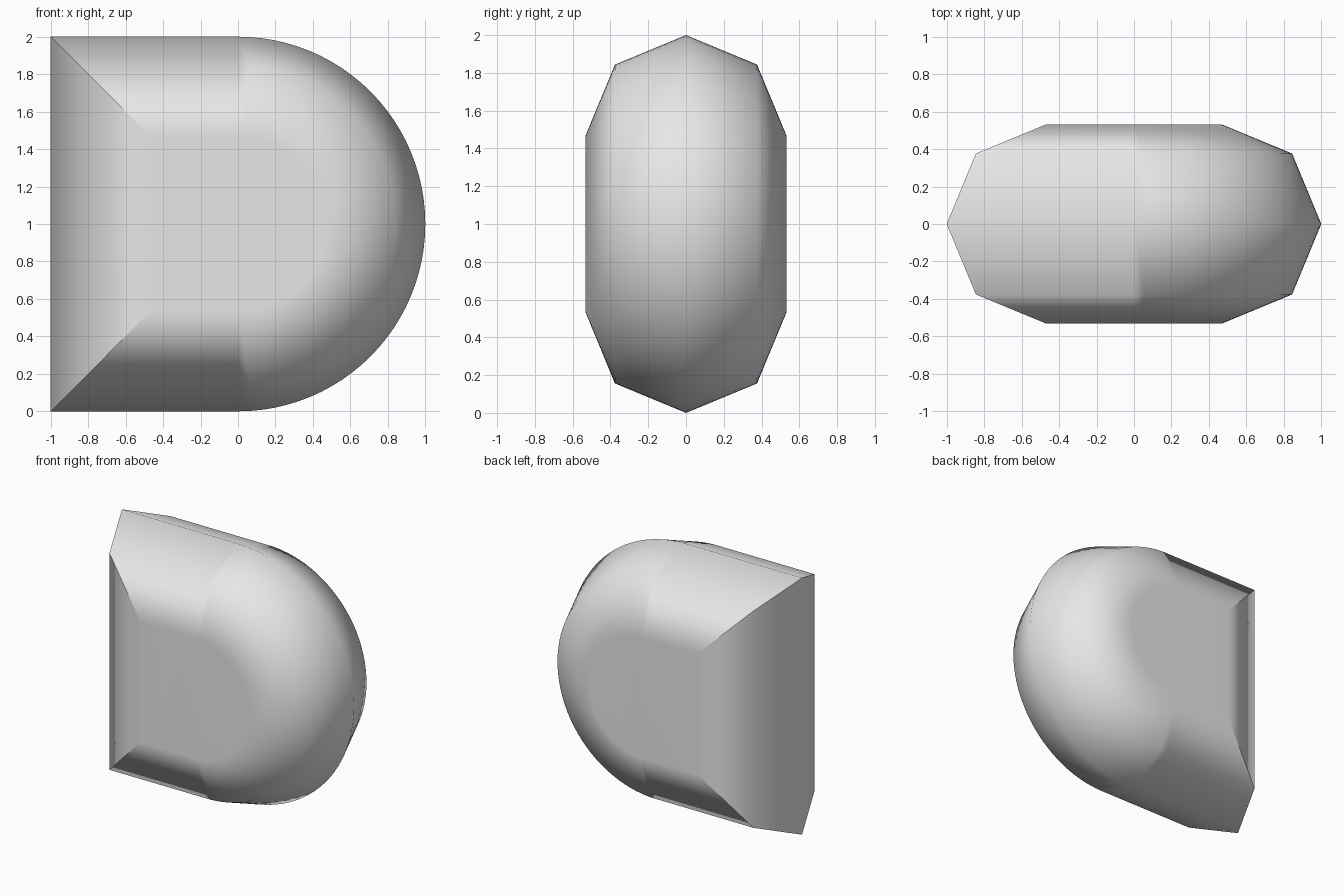
import bpy, bmesh
from math import sin, cos, pi

cube = bpy.data.objects.get("Cube")
if cube:
    bpy.data.objects.remove(cube)

ARC_STEPS = 48
BEVEL = 0.532          # radius of the rounded rim

# Plain grey material
grey = bpy.data.materials.new("light_grey")
grey.use_nodes = True
colour = (0.8, 0.8, 0.8, 1)
grey.diffuse_color = colour
grey.node_tree.nodes["Principled BSDF"].inputs["Base Color"].default_value = colour

# D-shaped outline: two square corners, then a half circle
outline = [(-1, 1), (-1, -1)]
for i in range(ARC_STEPS + 1):
    a = -pi / 2 + pi * i / ARC_STEPS
    outline.append((cos(a), sin(a)))

# Rings swept along a coarse half-circle rim, from front cap to back cap
bm = bmesh.new()
rings = []
for k in range(5):
    a = -pi / 2 + pi * k / 4
    size = 1 - BEVEL * (1 - cos(a))
    y = BEVEL * sin(a)
    rings.append([bm.verts.new((x * size, y, 1 + z * size)) for x, z in outline])

n = len(outline)
for r0, r1 in zip(rings, rings[1:]):
    for i in range(n):
        j = (i + 1) % n
        bm.faces.new((r0[i], r0[j], r1[j], r1[i]))
    # Crisp mitres at the two square corners
    for i in (0, 1):
        bm.edges.get((r0[i], r1[i])).smooth = False

# Flat front and back caps
bm.faces.new(rings[0])
bm.faces.new(rings[-1])
bmesh.ops.recalc_face_normals(bm, faces=bm.faces)
for f in bm.faces:
    f.smooth = True

mesh = bpy.data.meshes.new("rounded_block")
bm.to_mesh(mesh)
bm.free()
mesh.materials.append(grey)
block = bpy.data.objects.new("rounded_block", mesh)
bpy.context.collection.objects.link(block)

# Keep the caps evenly shaded
weighted = block.modifiers.new("even_caps", 'WEIGHTED_NORMAL')
weighted.mode = 'FACE_AREA'
weighted.weight = 80
weighted.keep_sharp = True
